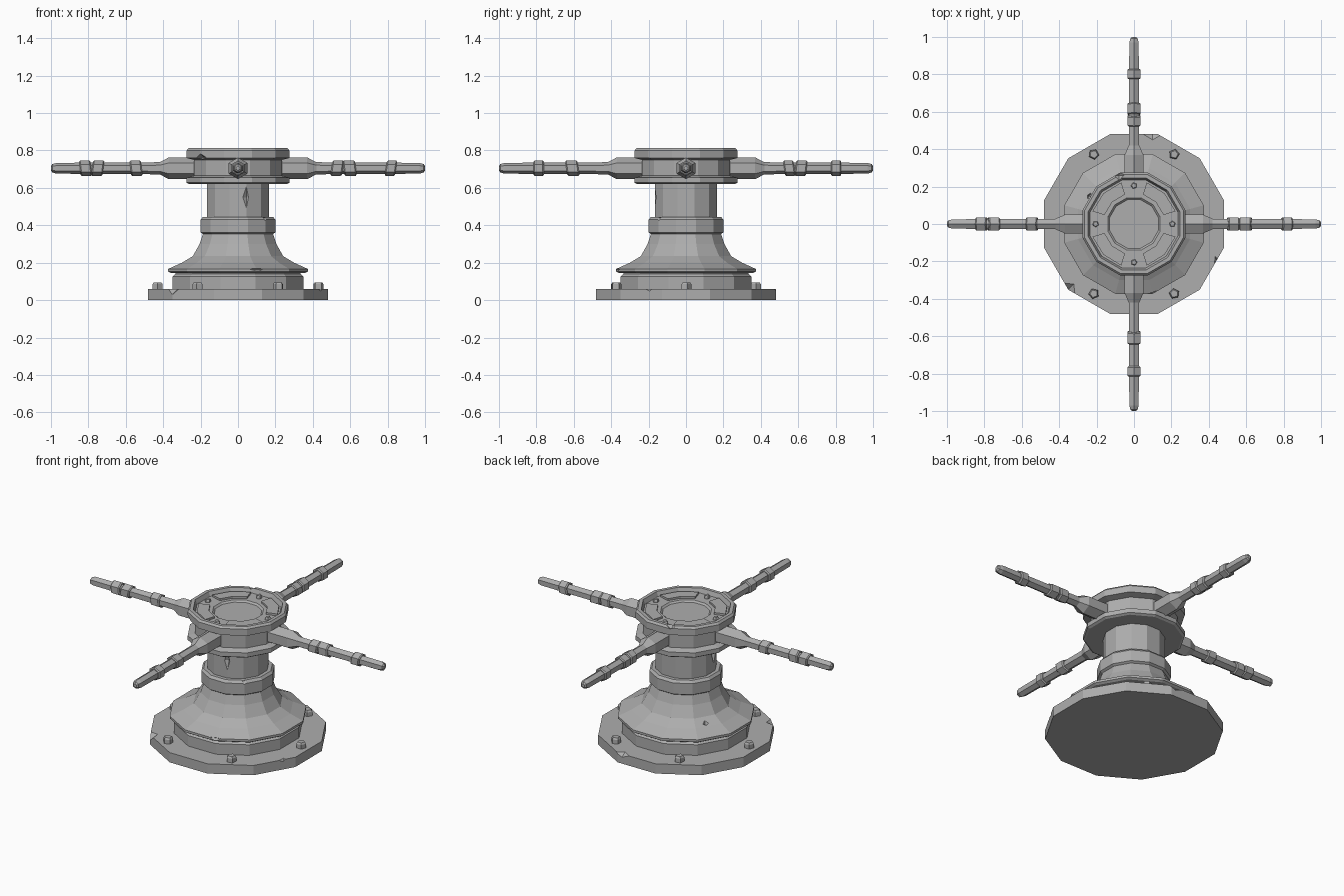
import bpy, bmesh, math
from mathutils import Matrix, Vector

if "Cube" in bpy.data.objects:
    bpy.data.objects.remove(bpy.data.objects["Cube"])

stone = bpy.data.materials.new("worn_grey")
stone.diffuse_color = (0.42, 0.42, 0.42, 1)
stone.use_nodes = True
stone.node_tree.nodes["Principled BSDF"].inputs["Base Color"].default_value = stone.diffuse_color


def finish(name, bm, hidden=False):
    bmesh.ops.remove_doubles(bm, verts=bm.verts, dist=1e-5)
    bmesh.ops.recalc_face_normals(bm, faces=bm.faces)
    me = bpy.data.meshes.new(name)
    bm.to_mesh(me)
    bm.free()
    me.materials.append(stone)
    ob = bpy.data.objects.new(name, me)
    bpy.context.collection.objects.link(ob)
    ob.hide_render = hidden
    return ob


def rings(bm, profile, sides, start, matrix=Matrix(), skew=0.0):
    """Closed prism-like solid from (flat radius, height) pairs."""
    k = 1 / math.cos(math.pi / sides)
    loops = []
    for r, z in profile:
        loop = []
        for i in range(sides):
            a = start + 2 * math.pi * i / sides
            p = Vector((r * k * math.cos(a), r * k * math.sin(a), z))
            p.z += skew * p.x
            loop.append(bm.verts.new(matrix @ p))
        loops.append(loop)
    for lo, hi in zip(loops, loops[1:]):
        for i in range(sides):
            j = (i + 1) % sides
            bm.faces.new((lo[i], lo[j], hi[j], hi[i]))
    bm.faces.new(loops[0][::-1])
    bm.faces.new(loops[-1])


def lathe(name, profile):
    bm = bmesh.new()
    rings(bm, profile, 12, math.radians(15))
    return finish(name, bm)


# Foot, bell, column and collar
base = lathe("base_plate", [(.48, 0), (.48, .06)])
lathe("base_ring", [(.35, .05), (.35, .125), (.335, .14), (.335, .16)])
bell = lathe("bell", [(.36, .145), (.373, .153), (.373, .167), (.30, .20),
                      (.242, .235), (.205, .30), (.185, .36)])
column = lathe("column", [(.167, .34), (.167, .65)])
collar = lathe("collar", [(.185, .352), (.2, .362), (.2, .43), (.188, .445)])

# Head: spool with two rims and a sunken top
head = lathe("head", [(.262, .62), (.275, .628), (.275, .655), (.235, .665),
                      (.235, .75), (.275, .76), (.275, .80), (.265, .812),
                      (.245, .812), (.235, .785), (.14, .785), (.13, .775)])

# Raised arc plates on the top, with gaps for the bolts
bm = bmesh.new()
for q in range(4):
    angles = [math.radians(90 * q + d) for d in (17, 45, 73)]
    layers = [[[bm.verts.new((r * math.cos(a), r * math.sin(a), z)) for a in angles]
               for r in (.165, .232)] for z in (.78, .797)]
    (bi, bo), (ti, to) = layers
    for i in (0, 1):
        for f in ((ti[i], to[i], to[i+1], ti[i+1]), (bi[i], bi[i+1], bo[i+1], bo[i]),
                  (bo[i], bo[i+1], to[i+1], to[i]), (bi[i+1], bi[i], ti[i], ti[i+1])):
            bm.faces.new(f)
    for i in (0, 2):
        bm.faces.new((bi[i], bo[i], to[i], ti[i]))
finish("top_arc_plates", bm)


def bolts(name, count, dist, r, z0, z1):
    bm = bmesh.new()
    for i in range(count):
        a = 2 * math.pi * i / count
        m = Matrix.Rotation(a, 4, 'Z') @ Matrix.Translation((dist, 0, 0))
        rings(bm, [(r, z0), (r, z1 - .01), (r * .75, z1)], 5, .3, m)
    finish(name, bm)


bolts("base_bolts", 6, .43, .023, .05, .095)
bolts("top_bolts", 4, .205, .014, .78, .803)

# Four hexagonal handles with tilted wrappings: (start, end, skew)
wraps = {
    0: [(.50, .56, .15), (.565, .63, -.12), (.79, .845, .15)],
    90: [(.525, .58, -.15), (.585, .645, .12), (.775, .83, 0)],
    180: [(.515, .575, .12), (.72, .78, -.15), (.785, .845, .12)],
    270: [(.575, .64, .15), (.76, .815, 0)],
}
for n, (deg, bands) in enumerate(wraps.items(), 1):
    # local z runs outward along the handle, local x points up
    m = (Matrix.Translation((0, 0, .705)) @ Matrix.Rotation(math.radians(deg), 4, 'Z')
         @ Matrix(((0, 0, 1, 0), (0, 1, 0, 0), (1, 0, 0, 0), (0, 0, 0, 1))))
    bm = bmesh.new()
    rings(bm, [(.05, .2), (.05, .37), (.028, .42), (.025, .97), (.019, .993), (.010, 1.0)],
          6, 0, m)
    finish(f"handle_{n}", bm)
    bm = bmesh.new()
    for a, b, s in bands:
        rings(bm, [(.030, a), (.036, a + .006), (.036, b - .006), (.030, b)], 6, 0, m, s)
    finish(f"handle_wraps_{n}", bm)


def chip(target, loc, size, turn=0):
    """Cut a diamond-shaped dent."""
    bm = bmesh.new()
    m = Matrix.Translation(loc) @ Matrix.Rotation(math.radians(turn), 4, 'Z') @ Matrix.Diagonal((*size, 1))
    tips = [bm.verts.new(m @ Vector(p)) for p in ((0, 0, 1), (0, 0, -1))]
    belt = [bm.verts.new(m @ Vector(p)) for p in ((1, 0, 0), (0, 1, 0), (-1, 0, 0), (0, -1, 0))]
    for i in range(4):
        for t in tips:
            bm.faces.new((t, belt[i], belt[(i + 1) % 4]))
    cutter = finish("chip_cutter", bm, True)
    cutter.hide_viewport = True
    mod = target.modifiers.new("chip", 'BOOLEAN')
    mod.operation, mod.object, mod.solver = 'DIFFERENCE', cutter, 'EXACT'


# Worn dents
chip(base, (-.35, -.35, .06), (.04, .05, .03), 45)
chip(base, (.455, -.22, .06), (.03, .05, .03), 25)
chip(base, (.1, .48, .06), (.05, .03, .02))
chip(column, (.045, -.168, .55), (.02, .018, .06))
chip(column, (-.168, -.03, .55), (.018, .02, .06))
chip(bell, (-.24, .15, .235), (.025, .035, .05), -30)
chip(bell, (.12, -.372, .165), (.06, .02, .015))
chip(collar, (.15, -.15, .44), (.02, .05, .02), -45)
chip(head, (-.2, -.2, .762), (.03, .05, .02), 45)
chip(head, (-.08, .26, .81), (.03, .03, .02))
